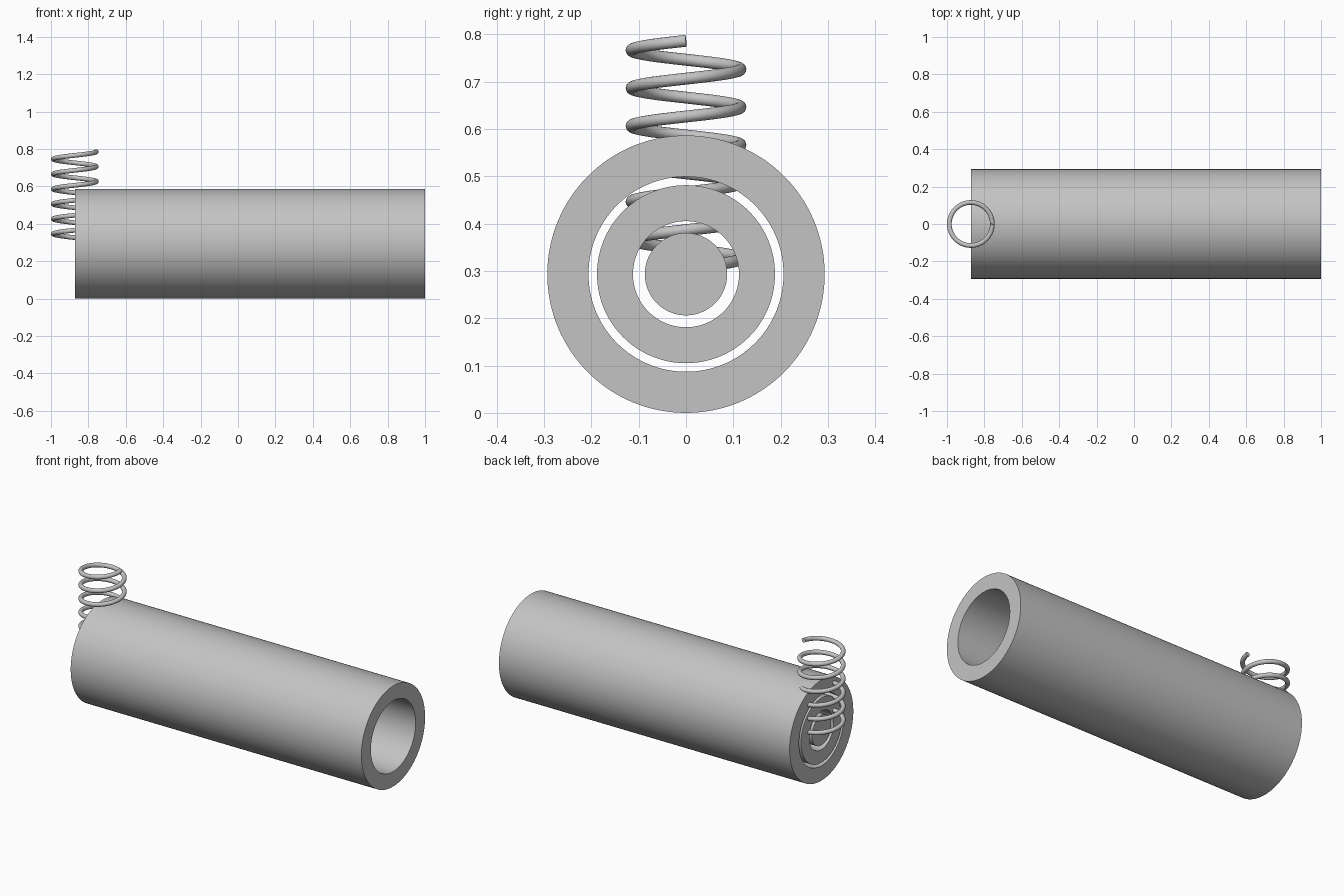
import bpy, bmesh, math
from mathutils import Matrix, Vector

cube = bpy.data.objects.get("Cube")
if cube:
    bpy.data.objects.remove(cube, do_unlink=True)

BACK_X, AXIS_Z = -0.8725, 0.293

steel = bpy.data.materials.new("plain grey")
steel.use_nodes = True
GREY = (0.55, 0.55, 0.55, 1)
steel.diffuse_color = GREY
steel.node_tree.nodes["Principled BSDF"].inputs["Base Color"].default_value = GREY


def finish(ob):
    """Smooth the round faces and keep the rims sharp."""
    bpy.ops.object.select_all(action='DESELECT')
    ob.select_set(True)
    bpy.context.view_layer.objects.active = ob
    if ob.type == 'CURVE':
        bpy.ops.object.convert(target='MESH')
        ob = bpy.context.object
    bpy.ops.object.shade_smooth_by_angle(angle=math.radians(35))


def sleeve(name, outer, inner, end_x):
    """Turn a rectangular section about the long axis; inner 0 makes a solid rod."""
    bm = bmesh.new()
    section = [(BACK_X, inner), (BACK_X, outer), (end_x, outer), (end_x, inner)]
    verts = [bm.verts.new((x, 0, r)) for x, r in section]
    edges = [bm.edges.new((verts[i], verts[i + 1])) for i in range(3)]
    if inner:
        edges.append(bm.edges.new((verts[3], verts[0])))
    bmesh.ops.spin(bm, geom=verts + edges, cent=(0, 0, 0), axis=(1, 0, 0),
                   angle=math.tau, steps=128)
    bmesh.ops.remove_doubles(bm, verts=bm.verts, dist=1e-4)
    bmesh.ops.recalc_face_normals(bm, faces=bm.faces)
    bm.transform(Matrix.Translation((0, 0, AXIS_Z)))
    mesh = bpy.data.meshes.new(name)
    bm.to_mesh(mesh)
    bm.free()
    mesh.materials.append(steel)
    ob = bpy.data.objects.new(name, mesh)
    bpy.context.collection.objects.link(ob)
    finish(ob)


# Nested sleeves, flush at the back end
sleeve("outer_tube", 0.293, 0.206, 1.0)
sleeve("middle_tube", 0.188, 0.112, 0.5)
sleeve("inner_rod", 0.087, 0, 0.5)

# Upright coil spring centred on the back end
TURNS, STEPS, PITCH, RADIUS, START_Z = 6, 64, 0.08, 0.115, 0.306
curve = bpy.data.curves.new("coil_spring", 'CURVE')
curve.dimensions = '3D'
curve.twist_mode = 'Z_UP'
curve.bevel_depth = 0.0125
curve.bevel_resolution = 6
curve.use_fill_caps = True
spline = curve.splines.new('POLY')
spline.points.add(TURNS * STEPS)
for i, point in enumerate(spline.points):
    t = i / STEPS
    a = math.tau * t
    point.co = (BACK_X + RADIUS * math.cos(a), RADIUS * math.sin(a), START_Z + PITCH * t, 1)
curve.materials.append(steel)
spring = bpy.data.objects.new("coil_spring", curve)
bpy.context.collection.objects.link(spring)
finish(spring)
